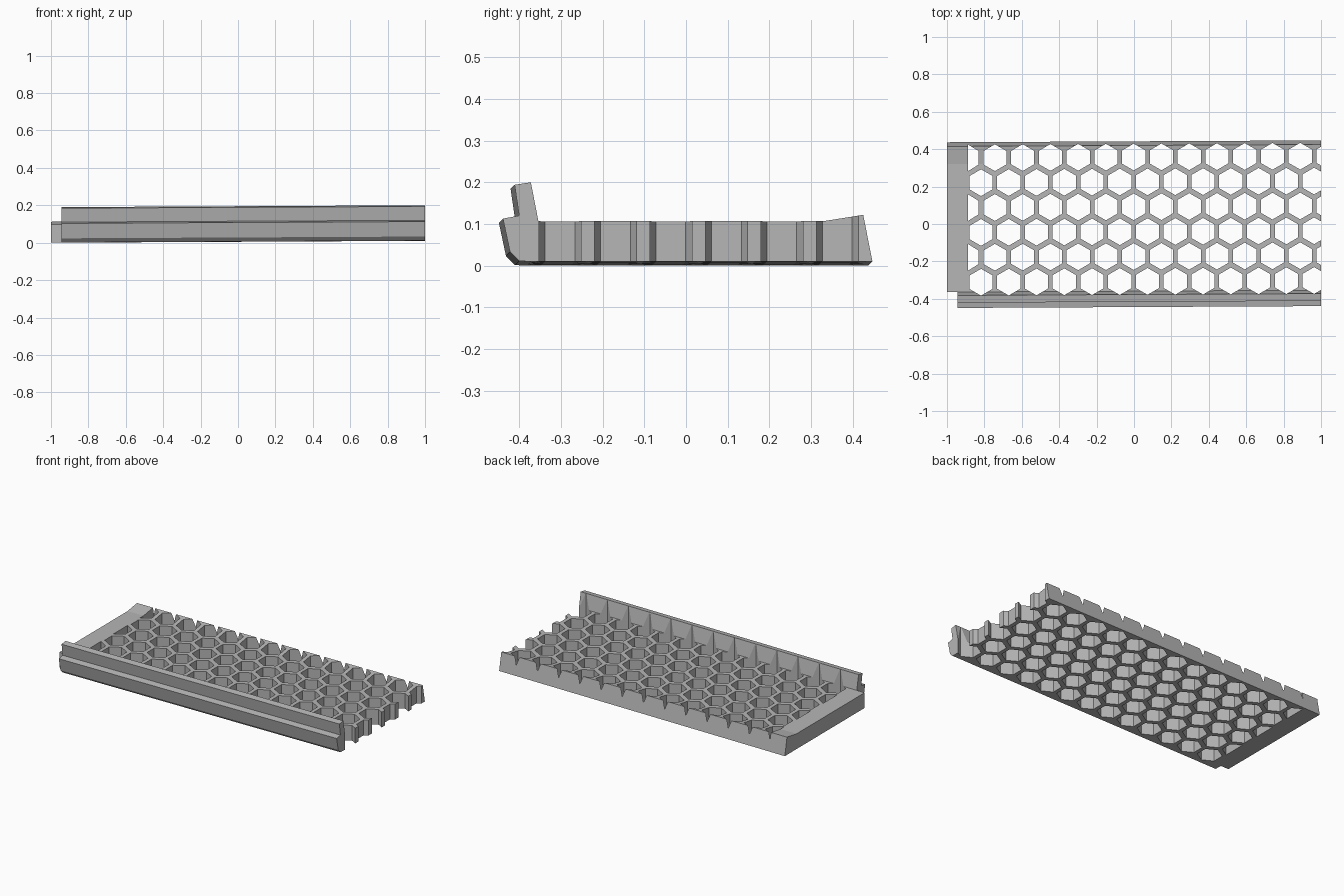
import bpy
import bmesh
import math

cube = bpy.data.objects.get("Cube")
if cube:
    bpy.data.objects.remove(cube, do_unlink=True)

grey = bpy.data.materials.new("plain grey")
grey.use_nodes = True
COLOUR = (0.47, 0.47, 0.47, 1)
grey.diffuse_color = COLOUR
grey.node_tree.nodes["Principled BSDF"].inputs["Base Color"].default_value = COLOUR

HEX_RADIUS = 0.0715
PITCH_X, PITCH_Y = 0.1484, 0.133
BORDER_X = -0.888


def skew(x, y, z):
    """The whole panel sits very slightly turned and tipped."""
    return (x, y - 0.005 * (1 - x), z - 0.005 * (1 - x))


def add_prism(bm, start, end):
    """Close a solid between two matching outlines."""
    a = [bm.verts.new(skew(*p)) for p in start]
    b = [bm.verts.new(skew(*p)) for p in end]
    bm.faces.new(a)
    bm.faces.new(b[::-1])
    for i in range(len(a)):
        j = (i + 1) % len(a)
        bm.faces.new((a[i], b[i], b[j], a[j]))


def finish(bm, name):
    bmesh.ops.recalc_face_normals(bm, faces=bm.faces)
    mesh = bpy.data.meshes.new(name)
    bm.to_mesh(mesh)
    bm.free()
    mesh.materials.append(grey)
    obj = bpy.data.objects.new(name, mesh)
    bpy.context.collection.objects.link(obj)
    return obj


def extrude_profile(name, profile, x0, x1):
    bm = bmesh.new()
    add_prism(bm, [(x0, y, z) for y, z in profile], [(x1, y, z) for y, z in profile])
    return finish(bm, name)


# Deck with the raised back lip
deck = extrude_profile("deck", [
    (-0.354, 0.010), (-0.354, 0.107), (0.33, 0.107), (0.425, 0.122), (0.447, 0.010),
], -1, 1)

# Stepped front rail
rail = extrude_profile("front_rail", [
    (-0.354, 0.010), (-0.354, 0.107), (-0.372, 0.200), (-0.411, 0.194),
    (-0.400, 0.120), (-0.439, 0.113), (-0.422, 0.033), (-0.400, 0.011),
], -0.945, 1)

# Honeycomb holes, six staggered rows, cut off straight at the end border
bm = bmesh.new()
for row in range(6):
    cy = 0.363 - row * PITCH_Y
    first = 1.0371 if row % 2 == 0 else 0.9629
    for col in range(14):
        cx = first - col * PITCH_X
        if cx + HEX_RADIUS * 0.8 < BORDER_X:
            continue
        outline = []
        for k in range(6):
            angle = math.radians(60 * k + 30)
            x = max(cx + HEX_RADIUS * math.cos(angle), BORDER_X)
            outline.append((x, cy + HEX_RADIUS * math.sin(angle)))
        add_prism(bm, [(x, y, -0.1) for x, y in outline], [(x, y, 0.3) for x, y in outline])
holes = finish(bm, "hole_cutter")
holes.hide_render = True

for part in (deck, rail):
    cut = part.modifiers.new("holes", 'BOOLEAN')
    cut.operation = 'DIFFERENCE'
    cut.solver = 'EXACT'
    cut.object = holes
    bpy.context.view_layer.objects.active = part
    bpy.ops.object.modifier_apply(modifier=cut.name)

bpy.data.objects.remove(holes, do_unlink=True)
